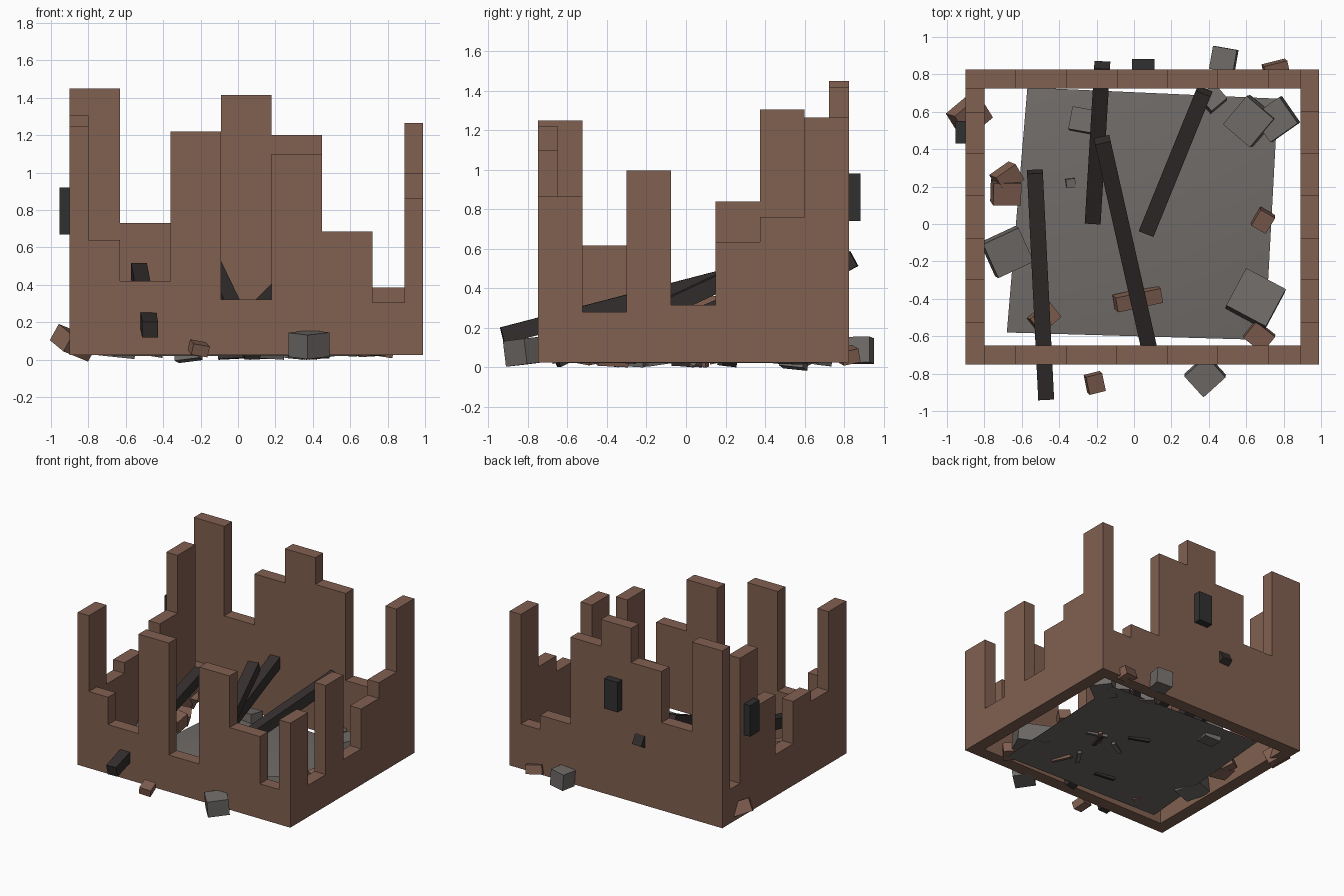
import bpy, bmesh, random
from math import radians
from mathutils import Vector

random.seed(4)
if "Cube" in bpy.data.objects:
    bpy.data.objects.remove(bpy.data.objects["Cube"])


def material(name, rgb):
    m = bpy.data.materials.new(name)
    m.use_nodes = True
    m.diffuse_color = (*rgb, 1)
    bsdf = m.node_tree.nodes["Principled BSDF"]
    bsdf.inputs["Base Color"].default_value = (*rgb, 1)
    bsdf.inputs["Roughness"].default_value = 0.9
    return m


BRICK = material("brick brown", (0.22, 0.115, 0.082))
STONE = material("rubble grey", (0.16, 0.148, 0.14))
CHAR = material("charred wood", (0.035, 0.028, 0.027))
SOOT = material("soot black", (0.03, 0.03, 0.03))


def finish(name, bm, mat):
    bmesh.ops.recalc_face_normals(bm, faces=bm.faces[:])
    mesh = bpy.data.meshes.new(name)
    bm.to_mesh(mesh)
    bm.free()
    mesh.materials.append(mat)
    ob = bpy.data.objects.new(name, mesh)
    bpy.context.collection.objects.link(ob)
    return ob


def box(name, centre, size, mat, turn=(0, 0, 0)):
    bm = bmesh.new()
    bmesh.ops.create_cube(bm, size=1)
    bmesh.ops.scale(bm, vec=size, verts=bm.verts[:])
    ob = finish(name, bm, mat)
    ob.location = centre
    ob.rotation_euler = [radians(a) for a in turn]
    return ob


def broken_wall(name, heights, start, end, thickness):
    """Stepped profile along start-end, extruded by the thickness vector."""
    start, end = Vector(start), Vector(end)
    step = (end - start) / len(heights)
    points = [start]
    for i, h in enumerate(heights):
        for k in (i, i + 1):
            p = start + step * k
            points.append(Vector((p.x, p.y, h)))
    points.append(end)
    bm = bmesh.new()
    face = bm.faces.new([bm.verts.new(p) for p in points])
    ext = bmesh.ops.extrude_face_region(bm, geom=[face], use_keep_orig=True)
    moved = [v for v in ext["geom"] if isinstance(v, bmesh.types.BMVert)]
    bmesh.ops.translate(bm, vec=thickness, verts=moved)
    return finish(name, bm, BRICK)


def beam(name, a, b, width=0.085):
    a, b = Vector(a), Vector(b)
    ob = box(name, (a + b) / 2, (width, (b - a).length, width), CHAR)
    ob.rotation_euler = (b - a).to_track_quat("Y", "Z").to_euler()
    return ob


# Four ruined walls
X0, X1, Y0, Y1, Z0 = -0.9, 0.99, -0.75, 0.825, 0.025
broken_wall("front_wall", (0.64, 0.42, 1.22, 0.32, 1.1, 0.685, 0.305),
            (X0, Y0, Z0), (X1, Y0, Z0), (0, 0.1, 0))
broken_wall("back_wall", (1.45, 0.73, 1.14, 1.415, 1.2, 0.5, 0.385),
            (X0, Y1, Z0), (X1, Y1, Z0), (0, -0.1, 0))
broken_wall("left_wall", (0.865, 0.28, 0.995, 0.315, 0.635, 0.76, 1.265),
            (X1, Y0, Z0), (X1, Y1, Z0), (-0.1, 0, 0))
broken_wall("right_wall", (1.25, 0.615, 0.7, 0.36, 0.84, 1.305, 0.3),
            (X0, Y0, Z0), (X0, Y1, Z0), (0.1, 0, 0))

# Low rubble heap on the floor
bm = bmesh.new()
rim = [bm.verts.new((x, y, 0.02)) for x, y in
       ((-0.68, -0.58), (0.7, -0.62), (0.77, 0.67), (-0.57, 0.73))]
peak = bm.verts.new((0.04, 0.03, 0.16))
bm.faces.new(rim)
for i in range(4):
    bm.faces.new((rim[i], rim[(i + 1) % 4], peak))
heap = finish("rubble_heap", bm, STONE)
bpy.ops.object.select_all(action="DESELECT")
heap.select_set(True)
bpy.context.view_layer.objects.active = heap
bpy.ops.object.shade_smooth_by_angle(angle=radians(40))

# Fallen roof beams
beam("fallen_beam_1", (-0.47, -0.93, 0.16), (-0.53, 0.28, 0.475))
beam("fallen_beam_2", (0.07, -0.04, 0.21), (0.375, 0.71, 0.52))
beam("fallen_beam_3", (-0.22, 0.02, 0.1), (-0.17, 0.85, 0.55))
beam("fallen_beam_4", (0.08, -0.66, -0.0 + 0.04), (-0.17, 0.45, 0.56))

# Burnt window boards on the outside
box("back_board", (0.05, 0.85, 0.86), (0.12, 0.065, 0.24), SOOT)
box("right_board", (-0.925, 0.49, 0.795), (0.06, 0.12, 0.25), SOOT)

# Scattered stones: x, y, z, size, yaw
stones = [(0.62, 0.55, 0.1, 0.2, 50), (0.76, 0.56, 0.09, 0.18, 35),
          (0.65, -0.4, 0.1, 0.24, -28), (-0.68, -0.15, 0.09, 0.21, 25),
          (0.38, -0.81, 0.08, 0.16, 42), (0.48, 0.88, 0.085, 0.13, -10),
          (-0.27, 0.55, 0.06, 0.13, -10), (0.42, 0.67, 0.07, 0.11, 40),
          (-0.34, 0.22, 0.07, 0.05, 8)]
for i, (x, y, z, s, yaw) in enumerate(stones):
    tilt = (random.uniform(-9, 9), random.uniform(-9, 9), yaw)
    box(f"stone_{i + 1}", (x, y, z), (s, s * 0.95, min(s, 0.13)), STONE, tilt)

# Scattered bricks: x, y, z, length, width, height, roll, yaw
bricks = [(-0.88, 0.58, 0.09, 0.18, 0.15, 0.1, 25, 40),
          (-0.685, 0.17, 0.09, 0.15, 0.12, 0.11, 12, 0),
          (-0.68, 0.25, 0.1, 0.13, 0.1, 0.1, 20, 35),
          (0.69, 0.02, 0.07, 0.09, 0.1, 0.08, 10, -30),
          (0.02, -0.4, 0.1, 0.25, 0.08, 0.08, 15, 12),
          (-0.48, -0.5, 0.07, 0.14, 0.1, 0.09, 10, 40),
          (0.67, -0.6, 0.07, 0.13, 0.11, 0.08, 8, -38),
          (-0.21, -0.85, 0.06, 0.09, 0.1, 0.06, 14, 14),
          (0.76, 0.82, 0.06, 0.13, 0.09, 0.07, 12, 14)]
for i, (x, y, z, l, w, h, roll, yaw) in enumerate(bricks):
    box(f"loose_brick_{i + 1}", (x, y, z), (l, w, h), BRICK, (roll, roll * 0.7, yaw))

# Debris slivers under the heap
for i in range(8):
    place = (random.uniform(-0.5, 0.5), random.uniform(-0.45, 0.45), 0.02)
    box(f"floor_sliver_{i + 1}", place, (0.16, 0.03, 0.03),
        (STONE, CHAR, BRICK)[i % 3], (8, 3, random.uniform(0, 180)))
